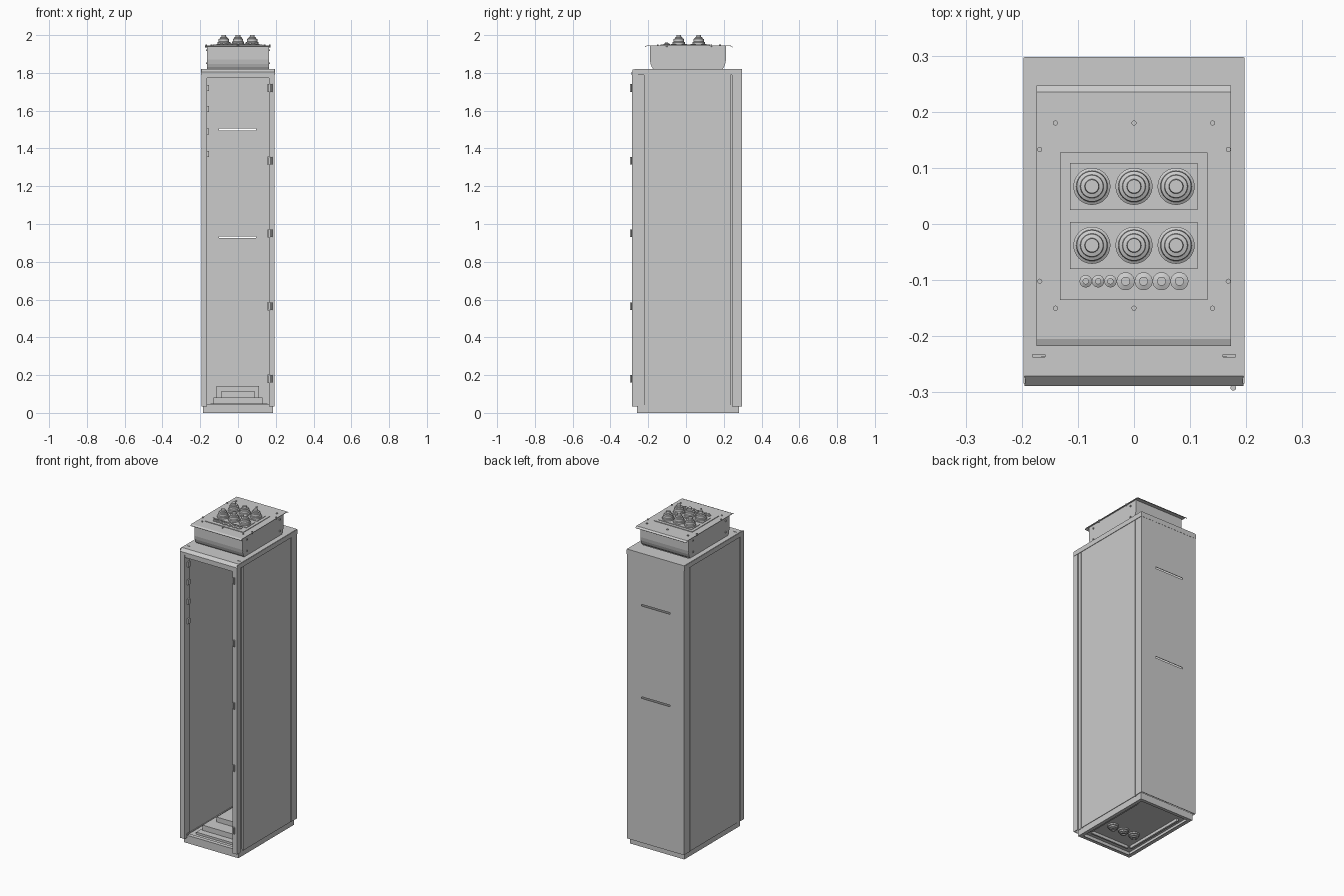
import bpy, bmesh, math
from mathutils import Vector

if "Cube" in bpy.data.objects:
    bpy.data.objects.remove(bpy.data.objects["Cube"])


def finish(name, bm, smooth=False):
    bmesh.ops.recalc_face_normals(bm, faces=bm.faces)
    me = bpy.data.meshes.new(name)
    bm.to_mesh(me)
    bm.free()
    ob = bpy.data.objects.new(name, me)
    bpy.context.collection.objects.link(ob)
    if smooth:
        bpy.ops.object.select_all(action='DESELECT')
        ob.select_set(True)
        bpy.context.view_layer.objects.active = ob
        bpy.ops.object.shade_smooth_by_angle(angle=math.radians(35))
    return ob


def box(name, x0, x1, y0, y1, z0, z1):
    bm = bmesh.new()
    bmesh.ops.create_cube(bm, size=1)
    for v in bm.verts:
        v.co = Vector((x0 + (v.co.x + .5) * (x1 - x0),
                       y0 + (v.co.y + .5) * (y1 - y0),
                       z0 + (v.co.z + .5) * (z1 - z0)))
    return finish(name, bm)


def sheet(name, pts, place, a, b, thick=.003):
    """Folded sheet metal: open profile extruded from a to b."""
    bm = bmesh.new()
    lo = [bm.verts.new(place(p, a)) for p in pts]
    hi = [bm.verts.new(place(p, b)) for p in pts]
    for i in range(len(pts) - 1):
        bm.faces.new((lo[i], lo[i + 1], hi[i + 1], hi[i]))
    ob = finish(name, bm)
    m = ob.modifiers.new("thickness", 'SOLIDIFY')
    m.thickness, m.offset, m.use_even_offset = thick, 0, True
    return ob


def plan(p, t): return (p[0], p[1], t)
def side(p, t): return (t, p[0], p[1])


def lathe(name, prof, x, y, z, n=32):
    """Turned part from (radius, height) pairs."""
    bm = bmesh.new()
    rings = [[bm.verts.new((x + r * math.cos(2 * math.pi * i / n),
                            y + r * math.sin(2 * math.pi * i / n), z + h))
              for i in range(n)] for r, h in prof]
    for q, r in zip(rings, rings[1:]):
        for i in range(n):
            bm.faces.new((q[i], q[(i + 1) % n], r[(i + 1) % n], r[i]))
    bm.faces.new(rings[0])
    bm.faces.new(rings[-1])
    return finish(name, bm, True)


def cut(ob, *args):
    c = box(ob.name + "_cutter", *args)
    c.hide_render = True
    c.hide_set(True)
    m = ob.modifiers.new("cut", 'BOOLEAN')
    m.operation, m.object = 'DIFFERENCE', c


# Cabinet shell: front posts, grooved sides and back in one folded sheet
half = [(.165, -.262), (.165, -.285), (.193, -.285), (.193, -.255), (.187, -.255),
        (.187, -.23), (.18, -.23), (.18, -.22), (.19, -.22), (.19, .235),
        (.18, .235), (.18, .245), (.192, .245), (.192, .295)]
shell = sheet("cabinet_shell", half + [(-x, y) for x, y in reversed(half)], plan, .035, 1.795)
for z in (.93, 1.50):
    cut(shell, -.1, .095, .28, .31, z - .005, z + .005)

# Roof with sloped front edge, side lips, cable opening and two slots
roof = sheet("roof", [(.296, 1.79), (.296, 1.819), (-.27, 1.819), (-.287, 1.803), (-.287, 1.79)],
             side, -.195, .195)
cut(roof, -.16, .16, -.17, .2, 1.8, 1.84)
for x in (-.17, .17):
    cut(roof, x - .011, x + .011, -.237, -.233, 1.81, 1.83)
for s in (-1, 1):
    box("roof_side_lip", s * .195 - .0015, s * .195 + .0015, -.284, .297, 1.79, 1.818)
box("door_head", -.165, .165, -.285, -.262, 1.772, 1.792)

# Plinth: skirt, inward lips and recessed floor
for s in (-1, 1):
    box("plinth_side", s * .183 - .002, s * .183 + .002, -.26, .28, 0, .042)
    box("plinth_side_lip", min(s * .183, s * .163), max(s * .183, s * .163), -.26, .28, 0, .003)
    box("floor_rail", s * .145 - .006, s * .145 + .006, -.2, .2, .015, .032)
for y0, y1, l0, l1 in ((-.26, -.256, -.26, -.24), (.276, .28, .26, .28)):
    box("plinth_end", -.185, .185, y0, y1, 0, .042)
    box("plinth_end_lip", -.183, .183, l0, l1, 0, .003)
box("front_floor_rail", -.13, .13, -.215, -.205, .015, .032)
box("cabinet_floor", -.183, .183, -.258, .28, .032, .037)
box("door_sill", -.165, .165, -.26, -.235, .036, .048)

# Stepped cable tray on the floor
box("tray_base", -.145, .155, -.2, .22, .037, .05)
box("tray_step", -.13, .13, -.16, .2, .05, .082)
box("tray_block", -.09, .09, -.08, .15, .082, .112)
box("tray_back_plate", -.115, .11, .15, .16, .082, .142)

# Floor cable entries
for x in (-.075, 0, .075):
    lathe("floor_bushing", [(.031, .032), (.031, .024), (.025, .022), (.025, .014),
                            (.018, .012), (.018, .006), (.01, .006), (.01, .012)], x, -.09, 0)

# Hinges on the right post, latch bar with clips on the left
for i in range(5):
    z = .18 + i * .385
    lathe("hinge_pin", [(.005, -.02), (.005, .02)], .177, -.292, z, 16)
    box("hinge_leaf", .162, .177, -.289, -.285, z - .018, z + .018)
    box("hinge_back", .155, .165, -.275, -.262, z - .022, z + .022)
box("latch_bar", -.168, -.163, -.262, -.24, .06, 1.77)
for z in (1.37, 1.49, 1.61, 1.72):
    box("latch_clip", -.165, -.154, -.262, -.245, z - .016, z + .016)

# Entry box: curved-foot front and back, flat sides following the same outline
foot = [(.172, 1.82), (.180, 1.832), (.186, 1.848), (.19, 1.87), (.19, 1.943)]
front = [(-y, z) for y, z in foot]
rear = [(y + .02, z) for y, z in foot]
sheet("entry_box_front", front, side, -.164, .164)
sheet("entry_box_rear", rear, side, -.164, .164)
for s in (-1, 1):
    bm = bmesh.new()
    f = bm.faces.new([bm.verts.new((s * .163, y, z)) for y, z in front + rear[::-1]])
    ob = finish("entry_box_side", bm)
    m = ob.modifiers.new("thickness", 'SOLIDIFY')
    m.thickness, m.offset = .003, 0
    for y in (-.15, .17):
        for z in (1.85, 1.92):
            box("side_rivet", s * .167 - .003, s * .167 + .003, y - .004, y + .004, z - .004, z + .004)

# Lid with drooped ends, bolts and stacked plates
sheet("entry_lid", [(-.217, 1.939), (-.205, 1.944), (.235, 1.944), (.246, 1.936)], side, -.174, .173)
box("gland_plate", -.132, .131, -.135, .127, 1.945, 1.949)
bolts = [(x, y) for x in (-.14, 0, .14) for y in (.18, -.15)]
bolts += [(x, y) for x in (-.168, .168) for y in (.133, -.102)]
for x, y in bolts:
    lathe("lid_bolt", [(.0045, -.008), (.0045, .005)], x, y, 1.946, 12)

# Large stepped cable bushings in two rows
for y in (.067, -.038):
    box("bushing_plate", -.114, .113, y - .042, y + .042, 1.949, 1.952)
    for x in (-.075, 0, .075):
        lathe("cable_bushing", [(.033, 0), (.033, .01), (.028, .013), (.027, .027), (.021, .03),
                                (.02, .036), (.013, .038), (.012, .048), (.007, .048)], x, y, 1.952)

# Small glands along the front
for x, r in ((-.086, .011), (-.064, .011), (-.042, .011),
             (-.015, .016), (.017, .016), (.049, .016), (.081, .016)):
    lathe("small_gland", [(r, 0), (r, .005), (r * .5, .008), (r * .5, .012)], x, -.102, 1.949, 24)
